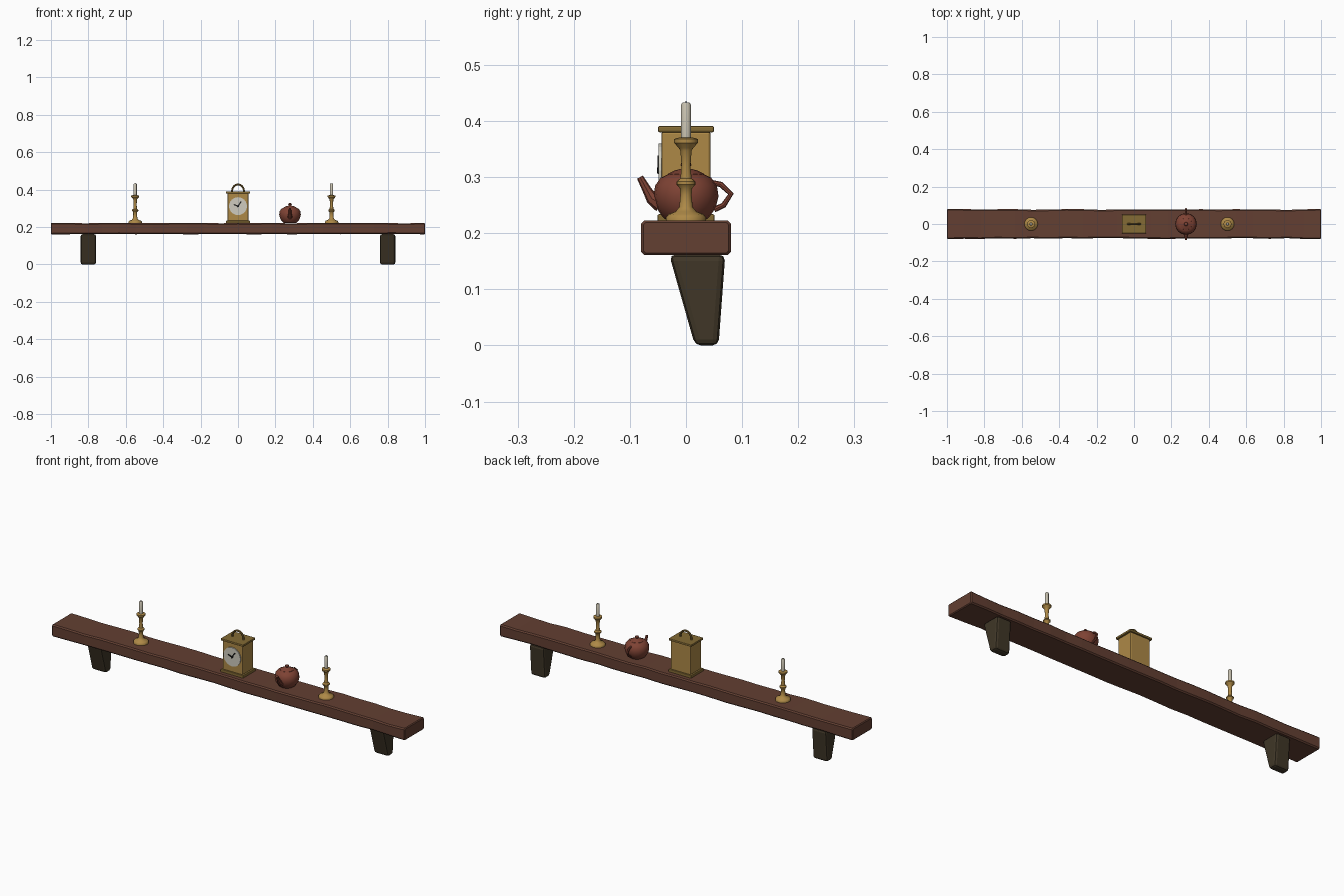
import bpy, bmesh, math, random
from mathutils import Vector

random.seed(4)
cube = bpy.data.objects.get("Cube")
if cube:
    bpy.data.objects.remove(cube)


def material(name, rgb):
    m = bpy.data.materials.new(name)
    m.use_nodes = True
    m.diffuse_color = (*rgb, 1)
    bsdf = next(n for n in m.node_tree.nodes if n.type == 'BSDF_PRINCIPLED')
    bsdf.inputs["Base Color"].default_value = (*rgb, 1)
    return m


WOOD = material("brown wood", (0.125, 0.05, 0.032))
DARK = material("dark wood", (0.05, 0.037, 0.02))
BRASS = material("brass", (0.42, 0.25, 0.062))
AGED = material("aged brass", (0.23, 0.145, 0.035))
CLAY = material("red clay", (0.21, 0.055, 0.034))
WAX = material("wax", (0.56, 0.52, 0.42))
DIAL = material("pale dial", (0.62, 0.6, 0.52))
BLACK = material("black", (0.01, 0.01, 0.01))


def finish(bm, name, mat, smooth=None):
    bmesh.ops.recalc_face_normals(bm, faces=bm.faces)
    mesh = bpy.data.meshes.new(name)
    bm.to_mesh(mesh)
    bm.free()
    ob = bpy.data.objects.new(name, mesh)
    bpy.context.collection.objects.link(ob)
    mesh.materials.append(mat)
    if smooth:
        bpy.ops.object.select_all(action='DESELECT')
        ob.select_set(True)
        bpy.context.view_layer.objects.active = ob
        bpy.ops.object.shade_smooth_by_angle(angle=math.radians(smooth))
    return ob


def box(name, lo, hi, mat, bevel=0.0):
    lo, hi = Vector(lo), Vector(hi)
    bm = bmesh.new()
    bmesh.ops.create_cube(bm, size=1)
    for v in bm.verts:
        v.co = (lo + hi) / 2 + v.co * (hi - lo)
    if bevel:
        bmesh.ops.bevel(bm, geom=bm.edges[:], offset=bevel, segments=2,
                        profile=0.5, affect='EDGES')
    return finish(bm, name, mat)


def lathe(name, x, profile, mat, sides=16, smooth=40):
    """Revolve (radius, z) pairs around the vertical line through x."""
    bm = bmesh.new()
    rings = []
    for r, z in profile:
        rings.append([bm.verts.new((x + r * math.cos(math.tau * i / sides),
                                    r * math.sin(math.tau * i / sides), z))
                      for i in range(sides)])
    for a, b in zip(rings, rings[1:]):
        for i in range(sides):
            j = (i + 1) % sides
            bm.faces.new((a[i], a[j], b[j], b[i]))
    bm.faces.new(rings[0])
    bm.faces.new(rings[-1])
    return finish(bm, name, mat, smooth)


def tube(name, path, radii, mat, side, sides=8):
    """Sweep a circle along a flat path; side is the normal of its plane."""
    bm = bmesh.new()
    pts = [Vector(p) for p in path]
    side = Vector(side)
    rings = []
    for k, p in enumerate(pts):
        t = (pts[min(k + 1, len(pts) - 1)] - pts[max(k - 1, 0)]).normalized()
        n = t.cross(side)
        rings.append([bm.verts.new(p + radii[k] * (side * math.cos(math.tau * i / sides)
                                                   + n * math.sin(math.tau * i / sides)))
                      for i in range(sides)])
    for a, b in zip(rings, rings[1:]):
        for i in range(sides):
            j = (i + 1) % sides
            bm.faces.new((a[i], a[j], b[j], b[i]))
    bm.faces.new(rings[0])
    bm.faces.new(rings[-1])
    return finish(bm, name, mat, 40)


# Rough-hewn shelf: a chamfered section repeated along x with uneven edges
def build_shelf():
    bm = bmesh.new()
    hy, z0, z1, c, n = 0.08, 0.161, 0.223, 0.006, 22
    section = [(-hy + c, z0), (hy - c, z0), (hy, z0 + c), (hy, z1 - c),
               (hy - c, z1), (-hy + c, z1), (-hy, z1 - c), (-hy, z0 + c)]
    rings = []
    for k in range(n + 1):
        end = k in (0, n)
        x = -1 + 2 * k / n
        front, back, top, low = (0 if end else random.uniform(0, 0.005) for _ in range(4))
        ring = []
        for y, z in section:
            y += front if y < 0 else -back
            z += low * 0.6 if z < 0.19 else -top * 0.6
            ring.append(bm.verts.new((x, y, z)))
        rings.append(ring)
    for a, b in zip(rings, rings[1:]):
        for i in range(8):
            j = (i + 1) % 8
            bm.faces.new((a[i], a[j], b[j], b[i]))
    caps = [bm.faces.new(rings[0]), bm.faces.new(rings[-1])]
    rim = list({e for f in caps for e in f.edges})
    bmesh.ops.bevel(bm, geom=rim, offset=0.004, segments=1, affect='EDGES')
    finish(bm, "shelf", WOOD)


# Tapered brackets
def build_bracket(name, x):
    bm = bmesh.new()
    profile = [(-0.03, 0.162), (0.07, 0.162), (0.058, 0), (0.016, 0)]
    left, right = ([bm.verts.new((x + s * 0.041, y, z)) for y, z in profile] for s in (-1, 1))
    bm.faces.new(left)
    bm.faces.new(right)
    for i in range(4):
        j = (i + 1) % 4
        bm.faces.new((left[i], left[j], right[j], right[i]))
    bmesh.ops.bevel(bm, geom=bm.edges[:], offset=0.011, segments=2,
                    profile=0.5, affect='EDGES')
    finish(bm, name, DARK)


build_shelf()
build_bracket("right_bracket", -0.8)
build_bracket("left_bracket", 0.8)

# Candlesticks with candles
STICK = [(0.036, 0.22), (0.036, 0.228), (0.031, 0.234), (0.018, 0.239), (0.012, 0.247),
         (0.010, 0.268), (0.011, 0.28), (0.017, 0.287), (0.017, 0.292), (0.010, 0.298),
         (0.008, 0.32), (0.010, 0.347), (0.013, 0.352), (0.021, 0.361), (0.021, 0.368),
         (0.011, 0.371)]
for tag, x in (("right", -0.55), ("left", 0.5)):
    lathe(tag + "_candlestick", x, STICK, BRASS)
    lathe(tag + "_candle", x, [(0.009, 0.365), (0.009, 0.429), (0.006, 0.433)], WAX, 12)
    lathe(tag + "_wick", x, [(0.0012, 0.432), (0.0012, 0.436)], BLACK, 6)

# Mantel clock
box("clock_base", (-0.064, -0.051, 0.218), (0.064, 0.051, 0.234), AGED, 0.003)
box("clock_body", (-0.056, -0.044, 0.23), (0.056, 0.044, 0.382), BRASS, 0.005)
box("clock_top", (-0.064, -0.05, 0.38), (0.064, 0.05, 0.391), AGED, 0.003)
arch = [(0.032 * math.cos(a), 0, 0.391 + 0.037 * math.sin(a))
        for a in (math.pi * i / 12 for i in range(13))]
tube("clock_handle", arch, [0.005] * 13, AGED, (0, 1, 0))


# Clock face parts are flat plates standing on the front of the body
def disc(name, radius, y0, y1, mat):
    bm = bmesh.new()
    bmesh.ops.create_cone(bm, cap_ends=True, segments=24, radius1=radius,
                          radius2=radius, depth=y1 - y0)
    for v in bm.verts:
        x, y, z = v.co
        v.co = (x, (y0 + y1) / 2 + z, 0.312 + y)
    finish(bm, name, mat)


def hand(name, angle, length):
    ob = box(name, (-0.003, -0.0015, -0.006), (0.003, 0.0015, length), BLACK)
    ob.location = (0, -0.0495, 0.312)
    ob.rotation_euler.y = angle


disc("clock_dial", 0.048, -0.049, -0.043, DIAL)
disc("clock_hub", 0.005, -0.0515, -0.047, BLACK)
hand("minute_hand", math.radians(35), 0.03)
hand("hour_hand", math.radians(-70), 0.024)

# Teapot, spout to the front and handle to the back
POT = 0.278
lathe("teapot_body", POT, [(0.032, 0.221), (0.042, 0.229), (0.053, 0.246), (0.058, 0.266),
                           (0.055, 0.285), (0.045, 0.299), (0.03, 0.306)], CLAY, 16)
lathe("teapot_lid", POT, [(0.034, 0.301), (0.032, 0.306), (0.02, 0.312), (0.008, 0.315),
                          (0.006, 0.317), (0.01, 0.321), (0.008, 0.326), (0.003, 0.328)], CLAY, 12)
tube("teapot_spout", [(POT, -0.045, 0.252), (POT, -0.061, 0.262), (POT, -0.07, 0.278),
                      (POT, -0.082, 0.3)], [0.015, 0.011, 0.008, 0.006], CLAY, (1, 0, 0))
tube("teapot_handle", [(POT, 0.046, 0.29), (POT, 0.062, 0.287), (POT, 0.08, 0.27),
                       (POT, 0.067, 0.25), (POT, 0.05, 0.242)], [0.005] * 5, CLAY, (1, 0, 0))
